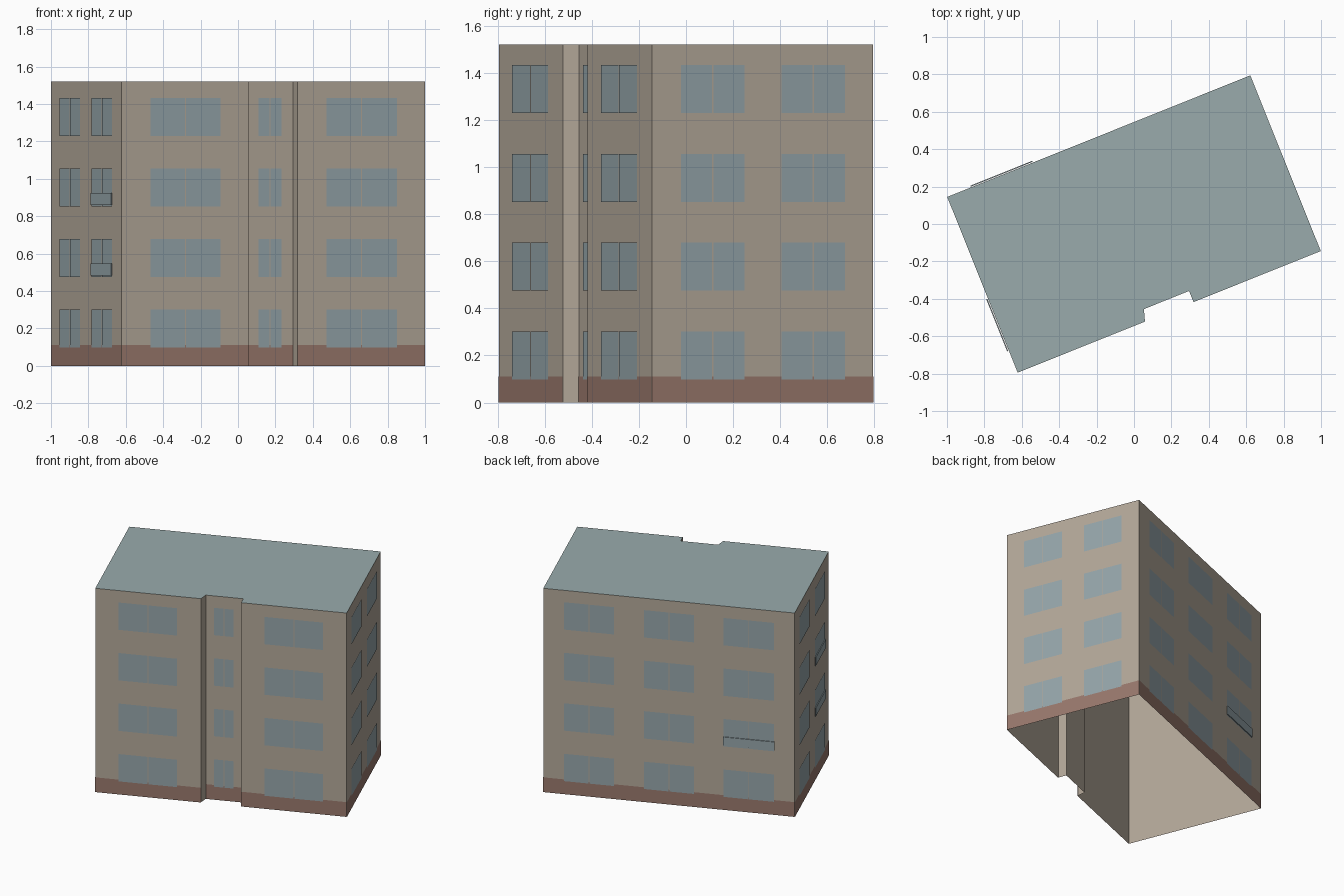
import bpy
import bmesh
from math import radians
from mathutils import Matrix, Vector

cube = bpy.data.objects.get("Cube")
if cube:
    bpy.data.objects.remove(cube, do_unlink=True)

HEIGHT = 1.52
PLINTH_TOP = 0.11
HALF_L, HALF_W = 0.873, 0.506
NOTCH_Y = -0.442
SILLS = [0.098 + 0.377 * i for i in range(4)]
WINDOW_H = 0.204
MULLION = 0.006
TURN = Matrix.Rotation(radians(21.86), 3, 'Z')


def material(name, rgb):
    m = bpy.data.materials.new(name)
    m.use_nodes = True
    m.diffuse_color = (*rgb, 1)
    m.node_tree.nodes["Principled BSDF"].inputs["Base Color"].default_value = (*rgb, 1)
    return m


WALL = material("beige_render", (0.45, 0.39, 0.318))
ROOF = material("grey_green_roof", (0.32, 0.41, 0.415))
GLASS = material("blue_grey_glass", (0.30, 0.375, 0.40))
BRICK = material("brown_plinth", (0.315, 0.187, 0.15))


def finish(name, bm, *mats):
    bm.transform(TURN.to_4x4())
    mesh = bpy.data.meshes.new(name)
    bm.to_mesh(mesh)
    bm.free()
    for m in mats:
        mesh.materials.append(m)
    obj = bpy.data.objects.new(name, mesh)
    bpy.context.collection.objects.link(obj)
    return obj


class Wall:
    """A straight stretch of facade; positions run from its middle."""

    def __init__(self, start, end):
        a, b = Vector((*start, 0)), Vector((*end, 0))
        self.length = (b - a).length
        self.along = (b - a).normalized()
        self.out = Vector((self.along.y, -self.along.x, 0))
        self.mid = (a + b) / 2

    def point(self, s, z, off):
        return self.mid + self.along * s + self.out * off + Vector((0, 0, z))

    def panel(self, bm, s0, s1, z0, z1, off):
        corners = ((s0, z0), (s1, z0), (s1, z1), (s0, z1))
        return bm.faces.new([bm.verts.new(self.point(s, z, off)) for s, z in corners])


# Footprint with the stair recess in the front
outline = [(-HALF_L, -HALF_W), (-0.14, -HALF_W), (-0.12, NOTCH_Y), (0.14, NOTCH_Y),
           (0.14, -HALF_W), (HALF_L, -HALF_W), (HALF_L, HALF_W), (-HALF_L, HALF_W)]
walls = [Wall(p, outline[(i + 1) % len(outline)]) for i, p in enumerate(outline)]
front_l, _, recess, _, front_r, right, back, left = walls

# Building shell, open underneath
bm = bmesh.new()
low = [bm.verts.new((x, y, 0)) for x, y in outline]
high = [bm.verts.new((x, y, HEIGHT)) for x, y in outline]
for i in range(len(outline)):
    j = (i + 1) % len(outline)
    bm.faces.new((low[i], low[j], high[j], high[i]))
bm.faces.new(high).material_index = 1
finish("building_shell", bm, WALL, ROOF)

# Plinth band on the main walls
bm = bmesh.new()
for w in (front_l, recess, front_r, right, back, left):
    w.panel(bm, -w.length / 2, w.length / 2, 0, PLINTH_TOP, 0.002)
finish("plinth_band", bm, BRICK)


# Windows: each has two panes, repeated on every floor
def windows(name, wall, centres, width):
    bm = bmesh.new()
    for c in centres:
        for z in SILLS:
            for s0, s1 in ((-width / 2, -MULLION / 2), (MULLION / 2, width / 2)):
                wall.panel(bm, c + s0, c + s1, z, z + WINDOW_H, 0.004)
    finish(name, bm, GLASS)


# The front stretches' middles differ from the middle of the facade
windows("front_windows_west", front_l, [-0.507 - front_l.mid.x], 0.406)
windows("front_windows_east", front_r, [0.507 - front_r.mid.x], 0.406)
windows("stair_windows", recess, [0.006 - recess.mid.x], 0.134)
windows("right_windows", right, [-0.23, 0.23], 0.29)
windows("left_windows", left, [-0.23, 0.23], 0.29)
windows("back_windows", back, [-0.555, 0, 0.555], 0.348)


# Thin glazed guard rails across the lower part of some windows
def guard_rail(name, wall, centre, width, floor):
    bm = bmesh.new()
    z = SILLS[floor] + 0.008
    face = wall.panel(bm, centre - width / 2, centre + width / 2, z, z + 0.064, 0.004)
    ext = bmesh.ops.extrude_face_region(bm, geom=[face])
    moved = [g for g in ext["geom"] if isinstance(g, bmesh.types.BMVert)]
    bmesh.ops.translate(bm, verts=moved, vec=wall.out * 0.006)
    bmesh.ops.recalc_face_normals(bm, faces=bm.faces)
    finish(name, bm, GLASS)


guard_rail("left_guard_rail_lower", left, 0.23, 0.3, 1)
guard_rail("left_guard_rail_upper", left, 0.23, 0.3, 2)
guard_rail("back_guard_rail", back, 0.557, 0.356, 1)
